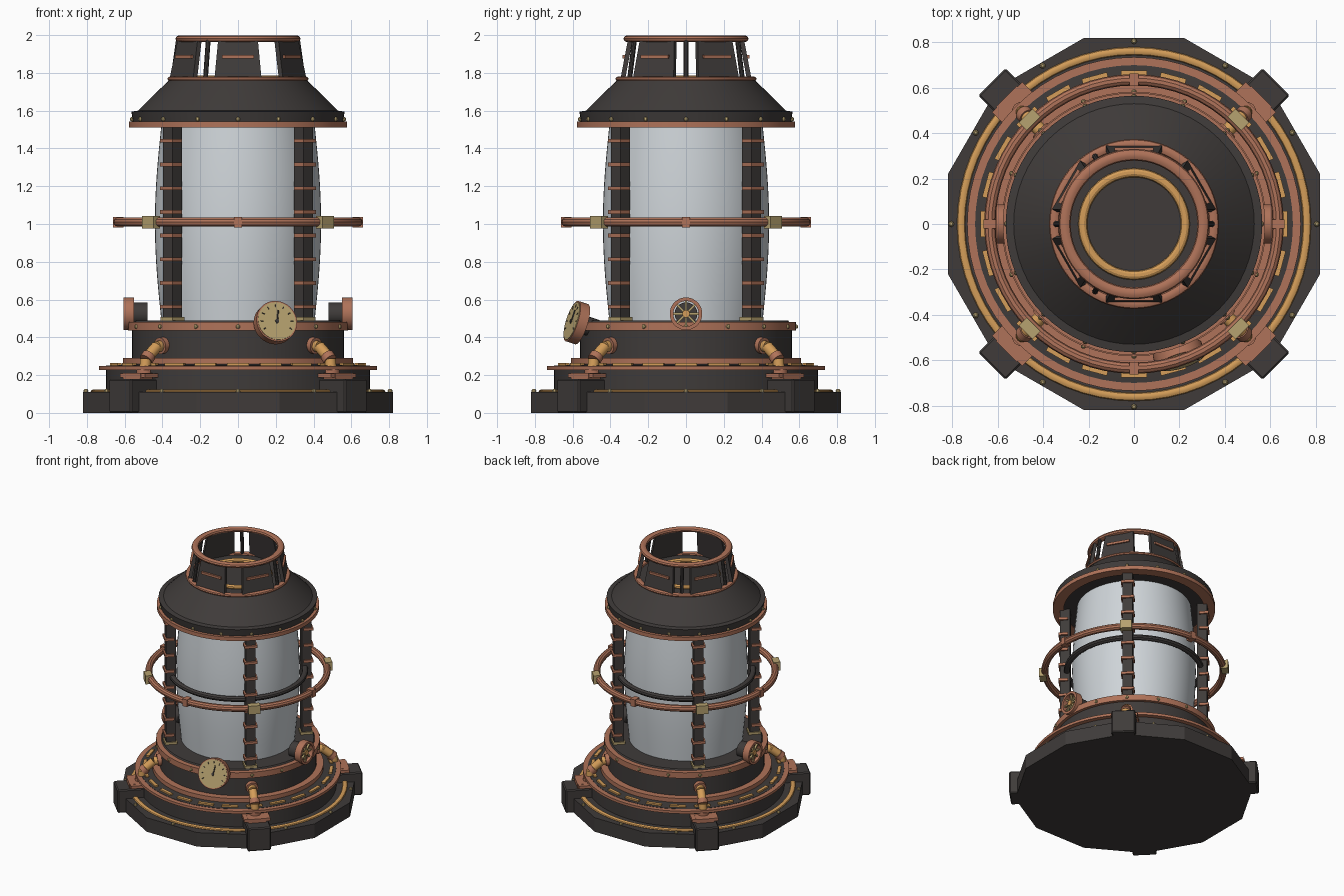
import bpy, bmesh
from math import radians, cos, sin, pi
from mathutils import Matrix, Vector

cube = bpy.data.objects.get("Cube")
if cube:
    bpy.data.objects.remove(cube, do_unlink=True)


def material(name, r, g, b):
    m = bpy.data.materials.new(name)
    m.use_nodes = True
    m.diffuse_color = (r, g, b, 1)
    bsdf = next(n for n in m.node_tree.nodes if n.type == 'BSDF_PRINCIPLED')
    bsdf.inputs["Base Color"].default_value = (r, g, b, 1)
    return m


IRON = material("dark iron", 0.05, 0.044, 0.042)
COPPER = material("copper", 0.43, 0.17, 0.1)
GOLD = material("gold", 0.66, 0.34, 0.1)
BRASS = material("pale brass", 0.47, 0.36, 0.16)
GLASS = material("frosted glass", 0.62, 0.66, 0.69)
DIAGONALS = [45, 135, 225, 315]
made = []


def finish(name, bm, mat, matrix=None):
    if matrix:
        bm.transform(matrix)
    bmesh.ops.recalc_face_normals(bm, faces=bm.faces)
    mesh = bpy.data.meshes.new(name)
    bm.to_mesh(mesh)
    bm.free()
    mesh.materials.append(mat)
    ob = bpy.data.objects.new(name, mesh)
    bpy.context.collection.objects.link(ob)
    made.append(ob)
    return ob


def turn(angle):
    return Matrix.Rotation(radians(angle), 4, 'Z')


def lathe(name, profile, mat, n=64, closed=False, offset=0):
    """Revolve (radius, z) points; an open profile is capped at both ends."""
    bm = bmesh.new()
    rings = [[bm.verts.new((r * cos(2 * pi * (i + offset) / n),
                            r * sin(2 * pi * (i + offset) / n), z))
              for i in range(n)] for r, z in profile]
    pairs = list(zip(rings, rings[1:]))
    if closed:
        pairs.append((rings[-1], rings[0]))
    else:
        bm.faces.new(rings[0])
        bm.faces.new(rings[-1])
    for a, b in pairs:
        for i in range(n):
            j = (i + 1) % n
            bm.faces.new((a[i], a[j], b[j], b[i]))
    return finish(name, bm, mat)


def band(name, r0, r1, z0, z1, mat):
    return lathe(name, [(r0, z0), (r1, z0), (r1, z1), (r0, z1)], mat, closed=True)


def ring(name, radius, z, w, h, mat):
    """Round ring with an elliptical section of half sizes w and h."""
    section = [(radius + w * cos(a * pi / 5), z + h * sin(a * pi / 5)) for a in range(10)]
    return lathe(name, section, mat, closed=True)


def box(name, centre, size, mat, angle=0, bevel=0, local=None):
    """Box with size (radial, tangential, up), turned about the main axis."""
    bm = bmesh.new()
    bmesh.ops.create_cube(bm, size=1)
    bm.transform(Matrix.Diagonal((*size, 1)))
    if bevel:
        bmesh.ops.bevel(bm, geom=bm.edges[:], offset=bevel, segments=1, affect='EDGES')
    return finish(name, bm, mat, turn(angle) @ Matrix.Translation(centre) @ (local or Matrix()))


def rod(name, a, b, radius, mat, matrix=None, n=20):
    a, b = Vector(a), Vector(b)
    bm = bmesh.new()
    bmesh.ops.create_cone(bm, cap_ends=True, segments=n, radius1=radius,
                          radius2=radius, depth=(b - a).length)
    place = Matrix.Translation((a + b) / 2) @ (b - a).to_track_quat('Z', 'Y').to_matrix().to_4x4()
    return finish(name, bm, mat, (matrix or Matrix()) @ place)


def rivets(name, count, radius, z, size):
    bm = bmesh.new()
    for i in range(count):
        place = turn(360 * i / count) @ Matrix.Translation((radius, 0, z))
        bmesh.ops.create_uvsphere(bm, u_segments=8, v_segments=6, radius=size, matrix=place)
    finish(name, bm, BRASS)


# Stepped base
lathe("base_plate", [(0.849, 0), (0.849, 0.11)], IRON, n=12, offset=0.5)
ring("base_gold_ring", 0.762, 0.112, 0.018, 0.012, GOLD)
rivets("base_rivets", 12, 0.805, 0.115, 0.013)
lathe("lower_drum", [(0.7, 0.1), (0.7, 0.25), (0.58, 0.26)], IRON)
band("lower_copper_band", 0.69, 0.735, 0.228, 0.248, COPPER)
for i in range(24):
    box("gold_dash", (0.665, 0, 0.257), (0.024, 0.115, 0.014), GOLD, 15 * i)
band("middle_copper_band", 0.55, 0.61, 0.255, 0.29, COPPER)
lathe("upper_drum", [(0.56, 0.25), (0.56, 0.46), (0.54, 0.49)], IRON)
band("drum_copper_band", 0.53, 0.583, 0.435, 0.48, COPPER)
rivets("drum_rivets", 16, 0.582, 0.457, 0.012)

# Corner feet with brackets, pipes and the posts above them
for angle in DIAGONALS:
    t = turn(angle)
    box("foot", (0.775, 0, 0.09), (0.22, 0.17, 0.18), IRON, angle, bevel=0.008)
    box("foot_bracket", (0.72, 0, 0.198), (0.14, 0.19, 0.022), COPPER, angle)
    box("foot_block", (0.75, 0, 0.19), (0.09, 0.13, 0.04), COPPER, angle)
    path = [(0.53, 0, 0.36), (0.61, 0, 0.35), (0.69, 0, 0.285), (0.7, 0, 0.2)]
    for a, b in zip(path, path[1:]):
        rod("pipe", a, b, 0.03, GOLD, t)
    rod("pipe_wall_flange", (0.54, 0, 0.36), (0.585, 0, 0.355), 0.044, COPPER, t)
    rod("pipe_joint", (0.665, 0, 0.305), (0.69, 0, 0.28), 0.037, COPPER, t)
    rod("pipe_foot_flange", (0.7, 0, 0.2), (0.7, 0, 0.232), 0.043, COPPER, t)
    box("post", (0.49, 0, 1.0), (0.07, 0.07, 1.04), IRON, angle)
    box("post_socket", (0.49, 0, 0.495), (0.09, 0.09, 0.025), BRASS, angle)
    for i in range(8):
        box("post_clip", (0.502, 0, 0.562 + 0.1255 * i), (0.07, 0.095, 0.02), COPPER, angle)
    box("ring_clamp", (0.65, 0, 1.01), (0.05, 0.085, 0.066), BRASS, angle)

# Bulging glass
lathe("glass", [(0.405 + 0.035 * sin(pi * i / 16), 0.48 + 1.05 * i / 16)
                for i in range(17)], GLASS)

# Guard rings
ring("outer_guard_ring", 0.635, 1.01, 0.025, 0.025, COPPER)
ring("inner_guard_ring", 0.478, 1.01, 0.022, 0.02, IRON)
for angle in (0, 90, 180, 270):
    box("guard_clip", (0.635, 0, 1.01), (0.056, 0.04, 0.056), COPPER, angle)

# Roof
band("roof_copper_band", 0.5, 0.578, 1.512, 1.542, COPPER)
lathe("roof", [(0.53, 1.52), (0.555, 1.54), (0.565, 1.595), (0.53, 1.6),
               (0.45, 1.68), (0.36, 1.765)], IRON)
rivets("roof_rivets", 16, 0.56, 1.555, 0.012)
ring("chimney_base_ring", 0.352, 1.768, 0.022, 0.014, COPPER)
ring("chimney_gold_ring", 0.226, 1.772, 0.02, 0.016, GOLD)

# Open chimney: six leaning panels with a copper strip, posts in some gaps
for k in range(6):
    t = turn(30 + 60 * k)
    bm = bmesh.new()
    bmesh.ops.create_cube(bm, size=1)
    for v in bm.verts:
        top = v.co.z > 0
        v.co.x = (0.295 if top else 0.335) + 0.025 * v.co.x
        v.co.y *= 0.21 if top else 0.25
        v.co.z = 1.975 if top else 1.765
    finish("chimney_panel", bm, IRON, t)
    box("panel_strip", (0.327, 0, 1.885), (0.02, 0.17, 0.018), COPPER, 30 + 60 * k)
for angle in (0, 120, 180, 240):
    rod("chimney_post", (0.345, 0, 1.765), (0.315, 0, 1.975), 0.013, IRON, turn(angle), n=10)
ring("chimney_top_ring", 0.305, 1.981, 0.026, 0.019, COPPER)

# Valve wheels on both sides
for angle in (0, 180):
    t = turn(angle)
    rod("valve_body", (0.48, 0, 0.525), (0.56, 0, 0.525), 0.06, IRON, t)
    wheel = t @ Matrix.Translation((0.578, 0, 0.525)) @ Matrix.Rotation(pi / 2, 4, 'Y')
    rim = band("valve_rim", 0.067, 0.086, -0.027, 0.027, COPPER)
    rim.matrix_world = wheel
    for i in range(4):
        box("valve_spokes", (0.585, 0, 0.525), (0.014, 0.14, 0.011), BRASS, angle,
            local=Matrix.Rotation(i * pi / 4, 4, 'X'))
    rod("valve_hub", (0.55, 0, 0.525), (0.6, 0, 0.525), 0.02, GOLD, t)

# Pressure gauge, leaning back; its local +x points out of the dial
gauge = (Matrix.Translation((0.2, -0.585, 0.48)) @ turn(-73)
         @ Matrix.Rotation(radians(-17), 4, 'Y'))
rod("gauge_mount", (-0.12, 0, 0), (-0.02, 0, 0), 0.05, IRON, gauge)
rod("gauge_case", (-0.035, 0, 0), (0.02, 0, 0), 0.112, COPPER, gauge, n=40)
rod("gauge_dial", (0.015, 0, 0), (0.023, 0, 0), 0.104, BRASS, gauge, n=40)
for i in range(9):
    turned = gauge @ Matrix.Rotation(radians(30 * i - 120), 4, 'X')
    rod("gauge_tick", (0.023, 0, 0.075), (0.023, 0, 0.09), 0.0025, IRON, turned, n=6)
rod("gauge_needle", (0.024, 0, -0.015), (0.024, 0.012, 0.06), 0.004, IRON, gauge, n=6)
rod("gauge_pin", (0.02, 0, 0), (0.03, 0, 0), 0.01, IRON, gauge, n=12)

# Smooth the round parts, keep edges sharp
bpy.ops.object.select_all(action='DESELECT')
for ob in made:
    ob.select_set(True)
bpy.context.view_layer.objects.active = made[0]
bpy.ops.object.shade_smooth_by_angle(angle=radians(29))
